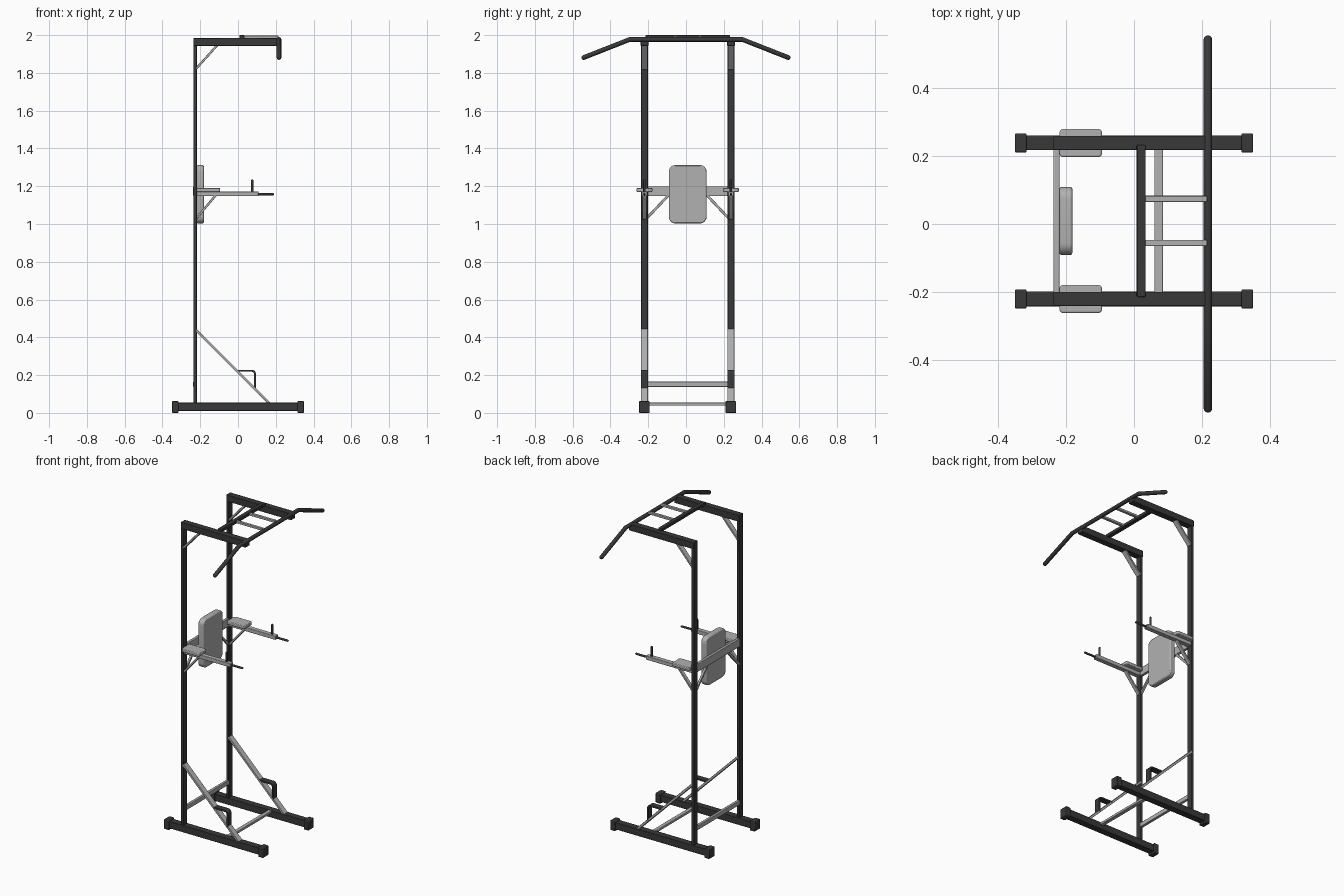
import bpy, bmesh, math
from mathutils import Vector, Matrix

if "Cube" in bpy.data.objects:
    bpy.data.objects.remove(bpy.data.objects["Cube"])

CY = 0.009     # centre line of the frame
HY = 0.229     # half distance between the two side frames


def material(name, v):
    m = bpy.data.materials.new(name)
    m.diffuse_color = (v, v, v, 1)
    m.use_nodes = True
    m.node_tree.nodes["Principled BSDF"].inputs["Base Color"].default_value = m.diffuse_color
    return m


DARK = material("dark grey", 0.04)
LIGHT = material("light grey", 0.44)


def finish(name, mesh, mat, bevel=0.0, segments=2):
    ob = bpy.data.objects.new(name, mesh)
    bpy.context.collection.objects.link(ob)
    mesh.materials.clear()
    mesh.materials.append(mat)
    if bevel:
        b = ob.modifiers.new("bevel", 'BEVEL')
        b.width, b.segments, b.limit_method = bevel, segments, 'ANGLE'
    bpy.ops.object.select_all(action='DESELECT')
    ob.select_set(True)
    bpy.context.view_layer.objects.active = ob
    bpy.ops.object.shade_smooth_by_angle(angle=math.radians(35))
    return ob


def box(name, lo, hi, mat, bevel=0.003, round_axis=None, radius=0.0):
    """Box between two corners; optional large rounding of edges along one axis."""
    lo, hi = Vector(lo), Vector(hi)
    bm = bmesh.new()
    bmesh.ops.create_cube(bm, size=1)
    d = hi - lo
    for v in bm.verts:
        v.co = Vector([v.co[i] * d[i] for i in range(3)]) + (lo + hi) / 2
    if round_axis is not None:
        edges = [e for e in bm.edges
                 if abs(e.verts[0].co[round_axis] - e.verts[1].co[round_axis]) > 1e-5]
        bmesh.ops.bevel(bm, geom=edges, offset=radius, segments=6, profile=0.5, affect='EDGES')
    me = bpy.data.meshes.new(name)
    bm.to_mesh(me)
    bm.free()
    return finish(name, me, mat, bevel)


def strut(name, a, b, width_dir, width, thick, mat, bevel=0.002):
    """Rectangular bar from a to b, wide along width_dir."""
    a, b, w = Vector(a), Vector(b), Vector(width_dir)
    d = (b - a).normalized()
    n = d.cross(w)
    rot = Matrix((d, w, n)).transposed().to_4x4()
    bm = bmesh.new()
    bmesh.ops.create_cube(bm, size=1)
    bm.transform(Matrix.Diagonal(((b - a).length, width, thick, 1)))
    bm.transform(Matrix.Translation((a + b) / 2) @ rot)
    me = bpy.data.meshes.new(name)
    bm.to_mesh(me)
    bm.free()
    return finish(name, me, mat, bevel)


def tube(name, pts, r, mat):
    """Round tube along points with domed ends."""
    pts = [Vector(p) for p in pts]
    u = (pts[1] - pts[0]).normalized()
    v = (pts[-2] - pts[-1]).normalized()
    steps = [(0.0, 0.35), (0.13, 0.6), (0.4, 0.85), (0.8, 1.0)]
    path = [(pts[0] + u * r * s, k) for s, k in steps]
    path += [(p, 1.0) for p in pts[1:-1]]
    path += [(pts[-1] + v * r * s, k) for s, k in reversed(steps)]
    cu = bpy.data.curves.new(name, 'CURVE')
    cu.dimensions = '3D'
    cu.bevel_depth, cu.bevel_resolution, cu.use_fill_caps = r, 4, True
    sp = cu.splines.new('POLY')
    sp.points.add(len(path) - 1)
    for q, (p, k) in zip(sp.points, path):
        q.co, q.radius = (*p, 1), k
    tmp = bpy.data.objects.new("tmp", cu)
    bpy.context.collection.objects.link(tmp)
    bpy.context.view_layer.update()
    me = bpy.data.meshes.new_from_object(tmp.evaluated_get(bpy.context.evaluated_depsgraph_get()))
    bpy.data.objects.remove(tmp)
    return finish(name, me, mat)


def strap(name, y, width, outer, thick, mat):
    """Flat strip swept along an xz path."""
    bm = bmesh.new()
    rows = []
    for i, (x, z) in enumerate(outer):
        a = Vector(outer[max(i - 1, 0)])
        b = Vector(outer[min(i + 1, len(outer) - 1)])
        t = (b - a).normalized()
        n = Vector((t.y, -t.x)) * thick
        rows.append([bm.verts.new(c) for c in (
            (x, y - width / 2, z), (x, y + width / 2, z),
            (x + n.x, y + width / 2, z + n.y), (x + n.x, y - width / 2, z + n.y))])
    for p, q in zip(rows, rows[1:]):
        for k in range(4):
            bm.faces.new((p[k], p[(k + 1) % 4], q[(k + 1) % 4], q[k]))
    bm.faces.new(rows[0])
    bm.faces.new(rows[-1])
    bmesh.ops.recalc_face_normals(bm, faces=bm.faces)
    me = bpy.data.meshes.new(name)
    bm.to_mesh(me)
    bm.free()
    return finish(name, me, mat)


for side, s in (("near", -1), ("far", 1)):
    y = CY + s * HY

    def slab(name, x0, x1, z0, z1, w, mat, **kw):
        return box(f"{side}_{name}", (x0, y - w / 2, z0), (x1, y + w / 2, z1), mat, **kw)

    # base rail with end caps
    slab("base_rail", -0.335, 0.335, 0.01, 0.055, 0.043, DARK)
    slab("rear_foot", -0.35, -0.315, 0.0, 0.062, 0.056, DARK, bevel=0.004)
    slab("front_foot", 0.315, 0.35, 0.0, 0.062, 0.056, DARK, bevel=0.004)
    # upright and top rail
    slab("upright", -0.236, -0.218, 0.05, 1.98, 0.037, DARK)
    slab("top_rail", -0.236, 0.222, 1.943, 1.985, 0.041, DARK)
    # diagonal braces
    Y = (0, 1, 0)
    strut(f"{side}_base_brace", (-0.224, y, 0.44), (0.17, y, 0.047), Y, 0.037, 0.014, LIGHT)
    strut(f"{side}_top_brace", (-0.222, y, 1.822), (-0.107, y, 1.95), Y, 0.033, 0.012, LIGHT)
    strut(f"{side}_arm_brace", (-0.222, y, 1.028), (-0.118, y, 1.152), Y, 0.022, 0.012, LIGHT)
    strut(f"{side}_pad_brace", (-0.228, y - s * 0.012, 1.03), (-0.228, y - s * 0.13, 1.155),
          (1, 0, 0), 0.014, 0.014, LIGHT)
    # push-up handle
    corner = [(0.073 + 0.022 * math.sin(a), 0.206 + 0.022 * math.cos(a))
              for a in [math.pi / 12 * i for i in range(7)]]
    strap(f"{side}_low_handle", y, 0.037, [(-0.005, 0.228)] + corner + [(0.095, 0.125)],
          0.01, DARK)
    # dip arm, elbow pad and grips
    slab("dip_arm", -0.222, 0.108, 1.147, 1.172, 0.03, LIGHT)
    slab("elbow_pad", -0.219, -0.094, 1.17, 1.191, 0.083, LIGHT, bevel=0.004,
         round_axis=2, radius=0.012)
    tube(f"{side}_front_grip", [(0.1, y, 1.158), (0.19, y, 1.158)], 0.0065, DARK)
    tube(f"{side}_upright_grip", [(0.075, y, 1.165), (0.075, y, 1.236)], 0.0065, DARK)

# cross members between the side frames
a, b = CY - HY + 0.015, CY + HY - 0.015
box("pad_crossbar", (-0.237, a, 1.147), (-0.219, b, 1.199), LIGHT)
box("low_rear_crossbar", (-0.237, a, 0.138), (-0.219, b, 0.166), LIGHT)
box("base_crossbar", (0.06, a, 0.038), (0.085, b, 0.054), LIGHT)
box("top_crossbar", (0.008, CY - 0.223, 1.98), (0.034, CY + 0.223, 2.0), DARK)

# parallel grips on top
for i, yy in enumerate((CY - 0.065, CY + 0.065)):
    box(f"top_rung_{i + 1}", (0.03, yy - 0.009, 1.982), (0.214, yy + 0.009, 1.997), LIGHT)

# backrest
box("back_pad", (-0.219, CY - 0.1, 1.003), (-0.181, CY + 0.1, 1.312), LIGHT, bevel=0.006,
    round_axis=0, radius=0.035)

# pull-up bar
tube("pull_up_bar", [(0.217, -0.552, 1.877), (0.217, -0.298, 1.977),
                     (0.217, 0.298, 1.977), (0.217, 0.552, 1.877)], 0.0125, DARK)
